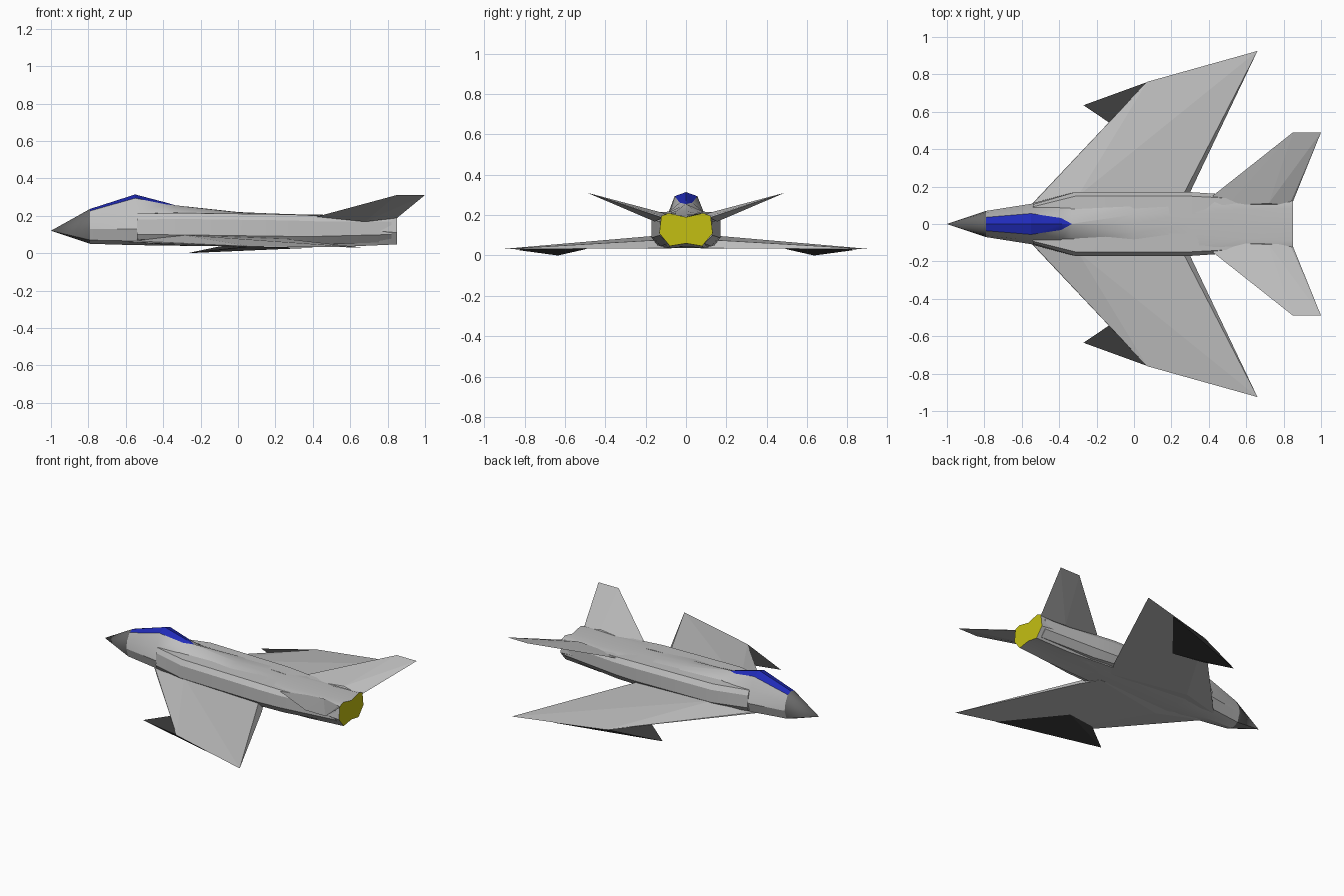
import bpy, bmesh, math

if "Cube" in bpy.data.objects:
    bpy.data.objects.remove(bpy.data.objects["Cube"], do_unlink=True)


def material(name, r, g, b):
    m = bpy.data.materials.new(name)
    m.use_nodes = True
    m.diffuse_color = (r, g, b, 1)
    m.node_tree.nodes["Principled BSDF"].inputs["Base Color"].default_value = (r, g, b, 1)
    return m


GREY = material("light grey paint", 0.52, 0.52, 0.52)
NOSE = material("nose grey", 0.15, 0.15, 0.15)
DARK = material("dark grey", 0.045, 0.045, 0.045)
BLUE = material("canopy blue", 0.015, 0.025, 0.5)
YELLOW = material("exhaust yellow", 0.55, 0.52, 0.006)


def finish(name, bm, mats, mirror=False, smooth=None):
    """Turn a bmesh into an object, optionally mirrored across the centre line."""
    bmesh.ops.recalc_face_normals(bm, faces=bm.faces[:])
    mesh = bpy.data.meshes.new(name)
    bm.to_mesh(mesh)
    bm.free()
    for m in mats:
        mesh.materials.append(m)
    ob = bpy.data.objects.new(name, mesh)
    bpy.context.collection.objects.link(ob)
    if smooth:
        bpy.ops.object.select_all(action='DESELECT')
        ob.select_set(True)
        bpy.context.view_layer.objects.active = ob
        bpy.ops.object.shade_smooth_by_angle(angle=math.radians(smooth))
    if mirror:
        mod = ob.modifiers.new("Mirror", 'MIRROR')
        mod.use_axis = (False, True, False)
        mod.use_mirror_merge = False
    return ob


def loft(sections):
    """Skin closed rings given as (x, [(y, z), ...]); return bmesh and tagged faces."""
    bm = bmesh.new()
    rings = [[bm.verts.new((x, y, z)) for y, z in ring] for x, ring in sections]
    n = len(rings[0])
    sides = {}
    for i, (a, b) in enumerate(zip(rings, rings[1:])):
        for j in range(n):
            k = (j + 1) % n
            sides[i, j] = bm.faces.new((a[j], a[k], b[k], b[j]))
    caps = bm.faces.new(rings[0]), bm.faces.new(rings[-1])
    return bm, sides, caps


def whole(half):
    """Mirror a half profile running from top centre to bottom centre."""
    return half + [(-y, z) for y, z in half[-2:0:-1]]


def hull(name, points, mat):
    bm = bmesh.new()
    for p in points:
        bm.verts.new(p)
    bmesh.ops.convex_hull(bm, input=bm.verts[:])
    return finish(name, bm, [mat], mirror=True)


# Fuselage: half profiles from spine, canopy edge, shoulder, waist, chine, keel
front = [(0, .237), (.036, .226), (.062, .18), (.07, .13), (.05, .07), (0, .05)]
hump = [(0, .314), (.056, .294), (.088, .21), (.108, .13), (.085, .065), (0, .043)]
body = [
    (-.79, front),
    (-.55, hump),
    (-.39, [(0, .272), (.032, .262), (.09, .21), (.14, .13), (.11, .055), (0, .041)]),
    (-.335, [(0, .256), (.002, .255), (.09, .212), (.15, .13), (.12, .05), (0, .04)]),
    (0, [(0, .22), (.05, .218), (.1, .21), (.15, .13), (.12, .045), (0, .036)]),
    (.3, [(0, .206), (.06, .207), (.12, .205), (.15, .13), (.11, .04), (0, .036)]),
    (.6, [(0, .195), (.08, .204), (.13, .193), (.14, .13), (.09, .036), (0, .045)]),
    (.85, [(0, .19), (.085, .21), (.122, .196), (.132, .11), (.08, .047), (0, .06)]),
]
bm, sides, caps = loft([(x, whole(h)) for x, h in body])
for (i, j), f in sides.items():
    if i < 3 and j in (0, 9):       # canopy glass
        f.material_index = 1
caps[1].material_index = 2          # exhaust
finish("fuselage", bm, [GREY, BLUE, YELLOW], smooth=30)

# Nose cone
bm = bmesh.new()
tip = bm.verts.new((-1, 0, .12))
ring = [bm.verts.new((-.79, y, z)) for y, z in whole(front)]
for a, b in zip(ring, ring[1:] + ring[:1]):
    bm.faces.new((tip, a, b))
finish("nose_cone", bm, [NOSE], smooth=40)

# Side ducts along the body
duct = [(.05, .21), (.15, .207), (.172, .175), (.172, .09), (.14, .05), (.05, .038)]
bm, sides, caps = loft([
    (-.54, [(.05, .212), (.092, .212), (.105, .18), (.112, .1), (.1, .075), (.05, .07)]),
    (-.31, [(y, z + .008) for y, z in duct]),
    (.28, duct),
    (.43, [(.05, .2), (.142, .2), (.162, .17), (.162, .09), (.125, .045), (.05, .04)]),
    (.82, [(.05, .19), (.118, .19), (.128, .17), (.13, .1), (.09, .06), (.05, .06)]),
])
finish("side_ducts", bm, [GREY], mirror=True, smooth=25)

# Swept wings
hull("wings", [
    (-.6, .05, .06), (-.54, .11, .065), (.07, .76, .036), (.66, .925, .031),
    (-.3, .15, .098), (.27, .17, .075), (.3, .17, .036), (.21, .05, .075),
    (.23, .05, .036), (-.3, .15, .04),
], GREY)

# Dark leading-edge plates under the wings
hull("wing_plates", [
    (-.27, .635, 0), (.4, .848, .029), (.1, .49, .033), (-.1, .52, .036),
    (.06, .755, .036),
], DARK)

# Canted tail fins
hull("tail_fins", [
    (.42, .15, .195), (.85, .49, .311), (1, .49, .311), (.85, .12, .188),
    (.72, .11, .21), (.68, .155, .168), (.5, .1, .19), (.83, .1, .19),
], GREY)
